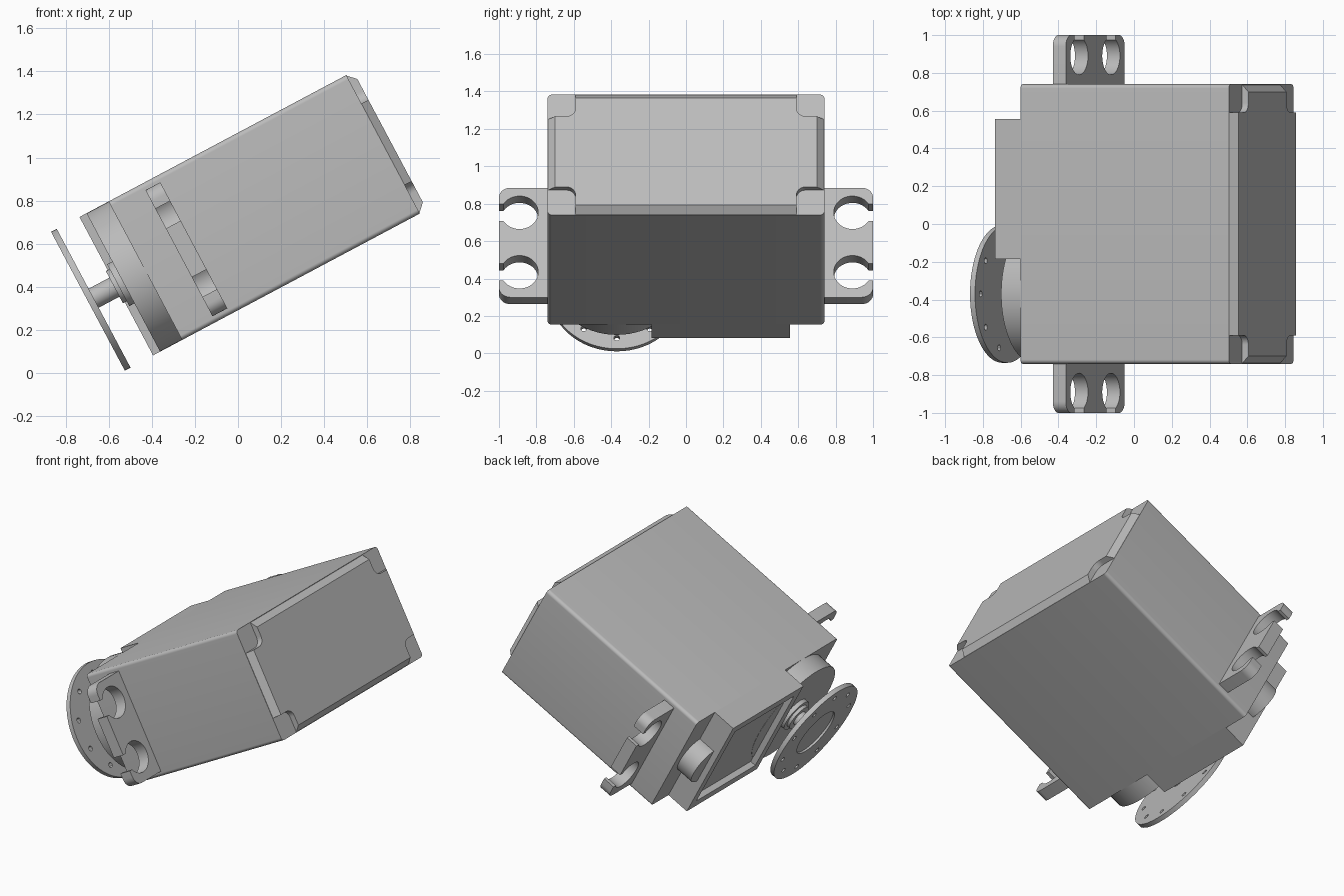
import bpy, bmesh, math
from mathutils import Matrix

if "Cube" in bpy.data.objects:
    bpy.data.objects.remove(bpy.data.objects["Cube"])

grey = bpy.data.materials.new("mid grey plastic")
grey.use_nodes = True
colour = (0.5, 0.5, 0.5, 1)
grey.diffuse_color = colour
grey.node_tree.nodes["Principled BSDF"].inputs["Base Color"].default_value = colour

# Body axis runs along local x; cross-sections lie in local y, z
LOW, HIGH, HALF = 0.257, 0.985, 0.74
MID = (LOW + HIGH) / 2
SHAFT_Y = -0.37
TO_AXIS = Matrix(((0, 0, 1, 0), (1, 0, 0, 0), (0, 1, 0, 0), (0, 0, 0, 1)))
TILT = Matrix.Rotation(math.radians(-28), 4, 'Y')


def arc(cy, cz, r, start, end, n=8):
    return [(cy + r * math.cos(math.radians(start + (end - start) * i / n)),
             cz + r * math.sin(math.radians(start + (end - start) * i / n)))
            for i in range(n + 1)]


def circle(cy, cz, r, n=64):
    return arc(cy, cz, r, 0, 360, n)[:-1]


def rect(y0, z0, y1, z1, r=0.0):
    if not r:
        return [(y0, z0), (y1, z0), (y1, z1), (y0, z1)]
    return (arc(y0 + r, z0 + r, r, 180, 270) + arc(y1 - r, z0 + r, r, 270, 360)
            + arc(y1 - r, z1 - r, r, 0, 90) + arc(y0 + r, z1 - r, r, 90, 180))


def extrude(name, loops, x0, x1, shape=None):
    """Extrude a section with holes from x0 to x1, then tilt it."""
    curve = bpy.data.curves.new(name, 'CURVE')
    curve.dimensions = '2D'
    curve.fill_mode = 'BOTH'
    curve.extrude = (x1 - x0) / 2
    for loop in loops:
        spline = curve.splines.new('POLY')
        spline.points.add(len(loop) - 1)
        for point, (y, z) in zip(spline.points, loop):
            point.co = (y, z, 0, 1)
        spline.use_cyclic_u = True
    temp = bpy.data.objects.new(name + " outline", curve)
    bpy.context.collection.objects.link(temp)
    graph = bpy.context.evaluated_depsgraph_get()
    mesh = bpy.data.meshes.new_from_object(temp.evaluated_get(graph))
    bpy.data.objects.remove(temp)
    bpy.data.curves.remove(curve)

    bm = bmesh.new()
    bm.from_mesh(mesh)
    bmesh.ops.remove_doubles(bm, verts=bm.verts, dist=0.0002)
    bm.transform(Matrix.Translation(((x0 + x1) / 2, 0, 0)) @ TO_AXIS)
    if shape:
        for v in bm.verts:
            shape(v.co)
    bmesh.ops.recalc_face_normals(bm, faces=bm.faces)
    bm.transform(TILT)
    bm.to_mesh(mesh)
    bm.free()
    mesh.name = name
    mesh.materials.clear()
    mesh.materials.append(grey)
    obj = bpy.data.objects.new(name, mesh)
    bpy.context.collection.objects.link(obj)
    bpy.ops.object.select_all(action='DESELECT')
    obj.select_set(True)
    bpy.context.view_layer.objects.active = obj
    bpy.ops.object.shade_smooth_by_angle(angle=math.radians(30))
    return obj


# Main case
extrude("case", [rect(-HALF, LOW, HALF, HIGH, 0.022)], -0.157, 1.093)

# End cover: bevelled rim, with a rounded notch at each corner
NOTCH, R = 0.15, 0.05
iy, z0, z1 = HALF - NOTCH, LOW + NOTCH, HIGH - NOTCH
cover = ([(-iy, LOW), (iy, LOW)] + arc(iy + R, z0 - R, R, 180, 90) + [(HALF, z0)]
         + [(HALF, z1)] + arc(iy + R, z1 + R, R, 270, 180) + [(iy, HIGH)]
         + [(-iy, HIGH)] + arc(-iy - R, z1 + R, R, 0, -90) + [(-HALF, z1)]
         + [(-HALF, z0)] + arc(-iy - R, z0 - R, R, 90, 0))


def bevel_rim(co):
    if co.x > 1.11:
        co.y = max(-HALF + 0.04, min(HALF - 0.04, co.y))
        co.z = max(LOW + 0.04, min(HIGH - 0.04, co.z))


extrude("end_cover", [cover], 1.09, 1.13, bevel_rim)

# Mounting tabs with open screw slots
HOLE, SLOT = 0.1, 0.052
opening = math.degrees(math.asin(SLOT / HOLE))
tab = [(0.7, 0.288)] + arc(0.94, 0.348, 0.06, 270, 360)
for cz in (MID - 0.18, MID + 0.18):
    tab += [(1, cz - SLOT)] + arc(0.89, cz, HOLE, 360 - opening, opening, 32) + [(1, cz + SLOT)]
tab += arc(0.94, 0.891, 0.06, 0, 90) + [(0.7, 0.951)]
for side, sign in (("left", -1), ("right", 1)):
    extrude("mounting_tab_" + side, [[(sign * y, z) for y, z in tab]], 0.019, 0.097)

# Gear housing: round boss, framed box and small side boss
extrude("output_boss", [circle(SHAFT_Y, MID, 0.364)], -0.273, -0.15)
box = rect(-0.185, LOW, 0.555, HIGH)
extrude("gear_box", [box], -0.272, -0.15)
extrude("gear_box_rim", [box, rect(-0.125, LOW + 0.06, 0.495, HIGH - 0.06)], -0.31, -0.27)
extrude("side_boss", [circle(0.55, MID, 0.13)], -0.273, -0.15)

# Output shaft and collars
extrude("lower_collar", [circle(SHAFT_Y, MID, 0.11)], -0.3, -0.27)
extrude("upper_collar", [circle(SHAFT_Y, MID, 0.085)], -0.32, -0.29)
extrude("output_shaft", [circle(SHAFT_Y, MID, 0.05, 32)], -0.44, -0.3)

# Round horn: ring of small holes and a shallow centre recess
rim = circle(SHAFT_Y, MID, 0.365)
holes = []
for i in range(10):
    t = math.tau * (i + 0.5) / 10
    holes.append(circle(SHAFT_Y + 0.3 * math.cos(t), MID + 0.3 * math.sin(t), 0.016, 12))
extrude("horn_disc", [rim] + holes, -0.446, -0.429)
extrude("horn_face", [rim, circle(SHAFT_Y, MID, 0.165)] + holes, -0.459, -0.446)
